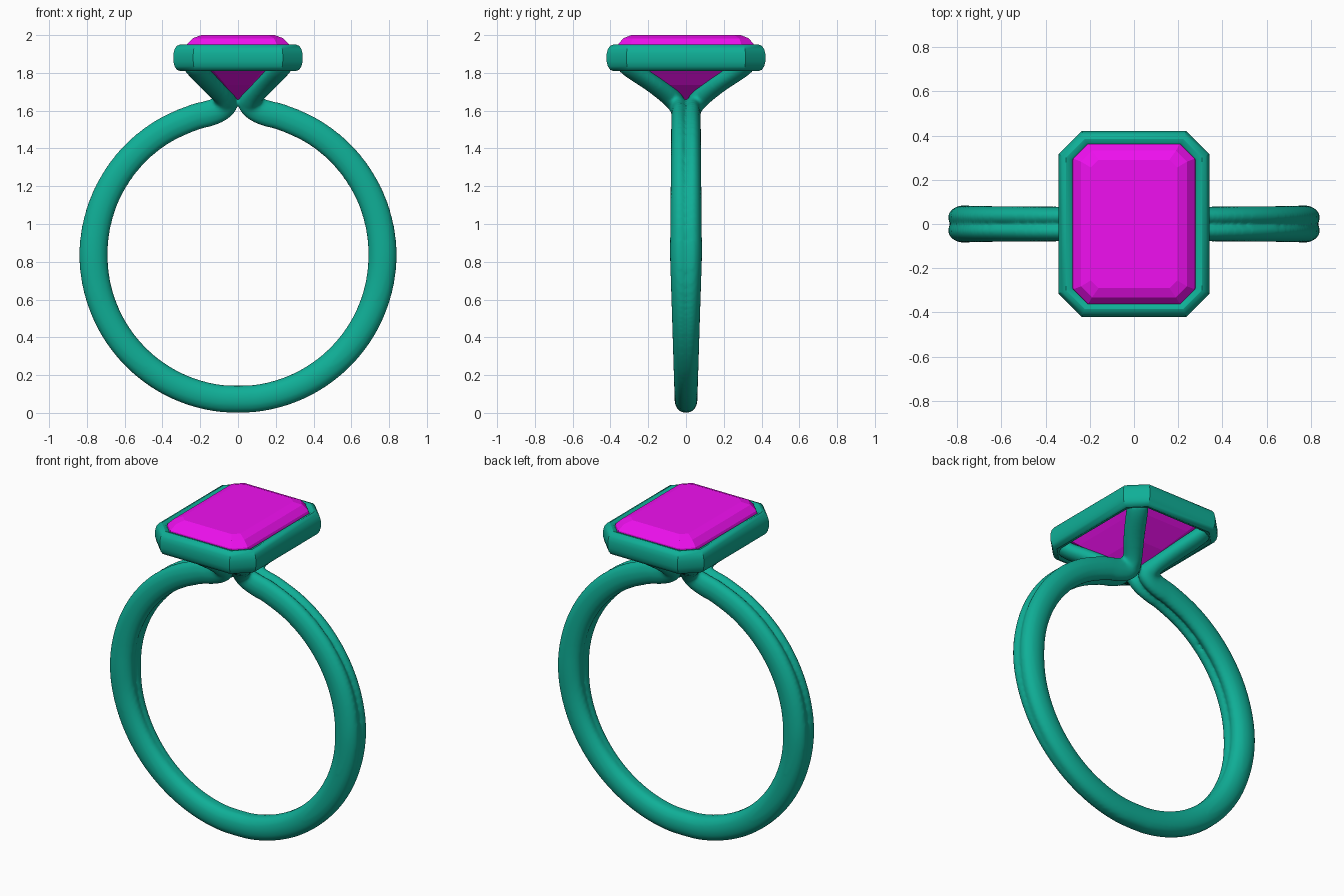
import bpy, bmesh, math
from mathutils import Vector

if "Cube" in bpy.data.objects:
    bpy.data.objects.remove(bpy.data.objects["Cube"])


def material(name, color):
    m = bpy.data.materials.new(name)
    m.diffuse_color = (*color, 1)
    m.use_nodes = True
    m.node_tree.nodes["Principled BSDF"].inputs["Base Color"].default_value = m.diffuse_color
    return m


metal = material("teal_metal", (0.005, 0.43, 0.31))
stone = material("magenta_stone", (0.87, 0.005, 0.87))


def finish(bm, name, mat):
    bmesh.ops.recalc_face_normals(bm, faces=bm.faces)
    me = bpy.data.meshes.new(name)
    bm.to_mesh(me)
    bm.free()
    ob = bpy.data.objects.new(name, me)
    bpy.context.collection.objects.link(ob)
    me.materials.append(mat)
    return ob


def bridge(bm, a, b):
    n = len(a)
    for i in range(n):
        bm.faces.new((a[i], a[(i + 1) % n], b[(i + 1) % n], b[i]))


def smooth_rows(rows, steps):
    """Catmull-Rom interpolation of rows of numbers."""
    out = []
    for i in range(len(rows) - 1):
        p0, p1, p2 = rows[max(i - 1, 0)], rows[i], rows[i + 1]
        p3 = rows[min(i + 2, len(rows) - 1)]
        for k in range(steps):
            t = k / steps
            out.append([0.5 * (2 * b + (c - a) * t + (2 * a - 5 * b + 4 * c - d) * t * t
                               + (3 * b - a - 3 * c + d) * t ** 3)
                        for a, b, c, d in zip(p0, p1, p2, p3)])
    return out + [list(rows[-1])]


def sweep(bm, rows, mx, my, n=24):
    """Elliptical tube; row = x, y, z, side x, side y, half width, half thickness."""
    pts = [Vector(r[:3]) for r in rows]
    rings = []
    for i, r in enumerate(rows):
        t = (pts[min(i + 1, len(pts) - 1)] - pts[max(i - 1, 0)]).normalized()
        s = Vector((r[3], r[4], 0))
        s = (s - t * s.dot(t)).normalized()
        u = t.cross(s)
        ring = []
        for k in range(n):
            w = 2 * math.pi * k / n
            p = pts[i] + s * (r[5] * math.cos(w)) + u * (r[6] * math.sin(w))
            ring.append(bm.verts.new((p.x * mx, p.y * my, p.z)))
        rings.append(ring)
    for a, b in zip(rings, rings[1:]):
        bridge(bm, a, b)
    bm.faces.new(rings[0])
    bm.faces.new(rings[-1])


# One strand: half of the band, then a sharp turn up into a corner prong
rows = []
for deg in list(range(-96, 70, 12)) + [72, 78]:
    w = math.radians(deg)
    h = math.sin(w)
    if h < 0:
        y, a, b = 0.03 + 0.02 * h, 0.055 + 0.004 * h, 0.076 - 0.004 * abs(h)
    else:
        y, a, b = 0.03 + 0.005 * h, 0.055 - 0.012 * h, 0.076 - 0.006 * h
    rows.append((0.765 * math.cos(w), y, 0.836 + 0.765 * h, 0, 1, a, b))
rows += [(0.095, 0.038, 1.608, 0, 1, 0.044, 0.067),
         (0.058, 0.05, 1.638, -0.25, 0.95, 0.048, 0.058),
         (0.085, 0.092, 1.68, -0.6, 0.8, 0.055, 0.05),
         (0.15, 0.18, 1.745, -0.78, 0.62, 0.06, 0.046),
         (0.218, 0.285, 1.815, -0.75, 0.66, 0.062, 0.046),
         (0.245, 0.325, 1.85, -0.72, 0.69, 0.062, 0.044)]
path = smooth_rows(rows, 5)

# Band and prongs, four mirrored strands fused together
bm = bmesh.new()
for mx in (1, -1):
    for my in (1, -1):
        sweep(bm, path, mx, my)
band = finish(bm, "band_and_prongs", metal)
rm = band.modifiers.new("fuse", 'REMESH')
rm.mode = 'VOXEL'
rm.voxel_size = 0.011
rm.use_smooth_shade = True
sm = band.modifiers.new("soften", 'SMOOTH')
sm.factor = 0.5
sm.iterations = 7


def octagon(bm, hx, hy, c, z):
    q = [(hx, hy - c), (hx - c, hy)]
    pts = q + [(-x, y) for x, y in q[::-1]]
    pts += [(-x, -y) for x, y in pts]
    return [bm.verts.new((x, y, z)) for x, y in pts]


# Bezel: rounded profile swept around a cut-corner rectangle (inset, z)
profile = [(0.07, 1.835), (0.055, 1.816), (0.035, 1.81), (0.018, 1.817), (0.006, 1.835),
           (0, 1.86), (0, 1.90), (0.006, 1.925), (0.018, 1.943), (0.035, 1.95),
           (0.052, 1.946), (0.067, 1.93)]
bm = bmesh.new()
loops = [octagon(bm, 0.342 - d, 0.42 - d, 0.105 - d * 0.586, z) for d, z in profile]
for a, b in zip(loops, loops[1:] + loops[:1]):
    bridge(bm, a, b)
bezel = finish(bm, "bezel", metal)
bpy.context.view_layer.objects.active = bezel
bezel.select_set(True)
bpy.ops.object.shade_smooth_by_angle(angle=math.radians(35))

# Gem: flat step-cut facets from table to culet (half x, half y, corner, z)
steps = [(0.195, 0.29, 0.035, 2.0), (0.24, 0.332, 0.05, 1.983), (0.272, 0.36, 0.066, 1.95),
         (0.282, 0.365, 0.07, 1.92), (0.275, 0.358, 0.07, 1.90),
         (0.215, 0.285, 0.07, 1.83), (0.125, 0.165, 0.06, 1.735)]
bm = bmesh.new()
loops = [octagon(bm, *s) for s in steps]
bm.faces.new(loops[0])
for a, b in zip(loops, loops[1:]):
    bridge(bm, a, b)
culet = bm.verts.new((0, 0, 1.635))
for i in range(8):
    bm.faces.new((loops[-1][i], loops[-1][(i + 1) % 8], culet))
finish(bm, "gem", stone)
